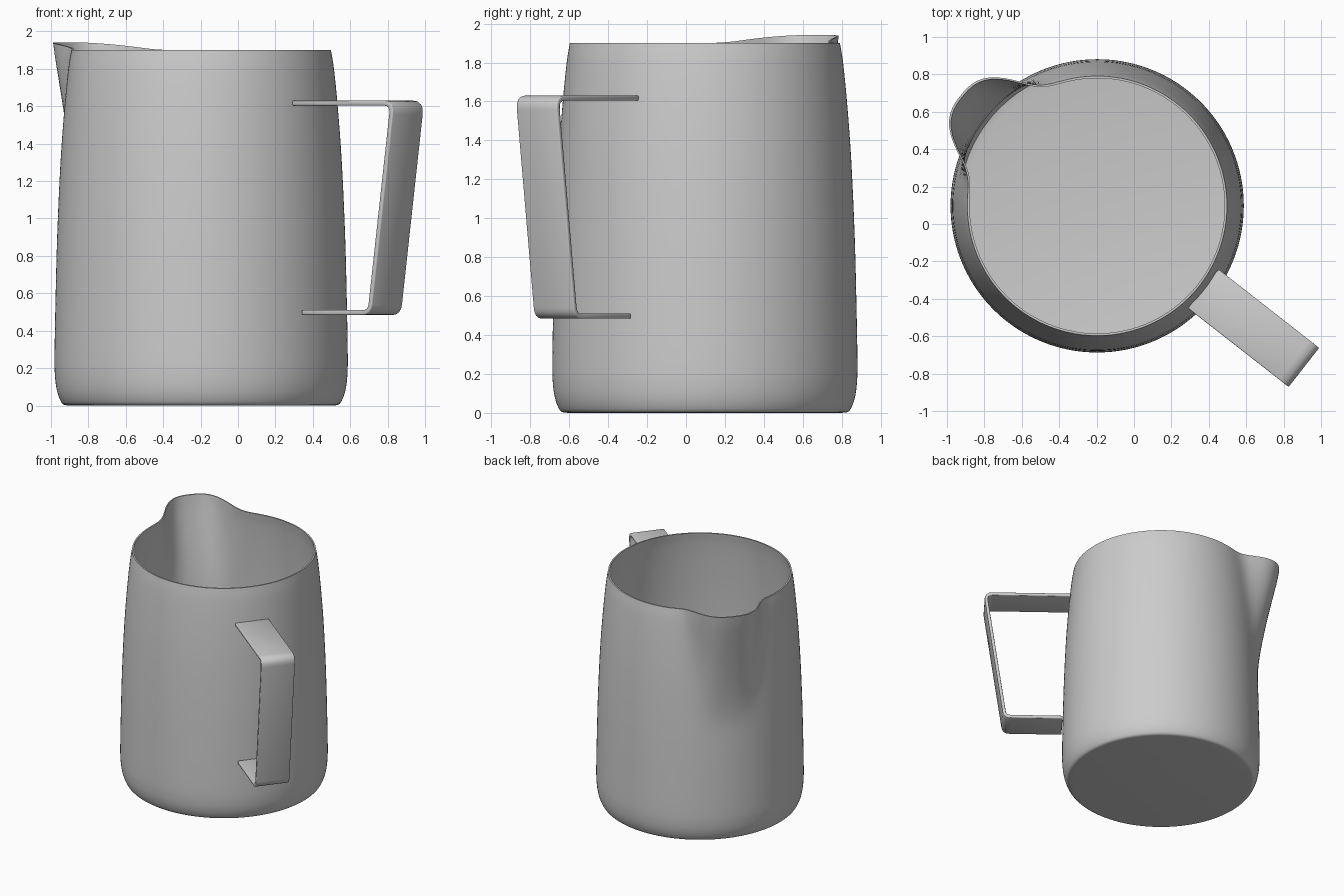
import bpy, bmesh, math
from mathutils import Vector

if "Cube" in bpy.data.objects:
    bpy.data.objects.remove(bpy.data.objects["Cube"])

CENTRE = Vector((-0.197, 0.097, 0))
SPOUT = math.radians(141)      # spout direction
HANDLE = math.radians(-38)     # handle direction
WALL = 0.012
SEG = 180

# outer wall silhouette: radius, height
PROFILE = [(0.70, 0.0), (0.735, 0.005), (0.754, 0.03), (0.771, 0.08), (0.781, 0.15),
           (0.784, 0.25), (0.780, 0.5), (0.770, 0.9), (0.752, 1.3), (0.730, 1.6),
           (0.710, 1.8), (0.694, 1.9)]


def finish(bm, name, angle=35):
    bmesh.ops.recalc_face_normals(bm, faces=bm.faces)
    me = bpy.data.meshes.new(name)
    bm.to_mesh(me)
    bm.free()
    ob = bpy.data.objects.new(name, me)
    bpy.context.collection.objects.link(ob)
    bpy.context.view_layer.objects.active = ob
    ob.select_set(True)
    bpy.ops.object.shade_smooth_by_angle(angle=math.radians(angle))
    ob.select_set(False)
    return ob


def smooth_profile(pts, steps=4):
    """Catmull-Rom resampling of the profile."""
    v = [Vector(p) for p in pts]
    v = [v[0] * 2 - v[1]] + v + [v[-1] * 2 - v[-2]]
    out = []
    for a, b, c, d in zip(v, v[1:], v[2:], v[3:]):
        for i in range(steps):
            t = i / steps
            out.append(0.5 * (2 * b + (c - a) * t + (2 * a - 5 * b + 4 * c - d) * t * t
                              + (3 * b - a - 3 * c + d) * t ** 3))
    return out + [v[-2]]


def wall_point(r, z, ang):
    """Round wall, pulled out into the pouring spout near the top."""
    f = max(0.0, (z - 0.95) / 0.95)
    d = abs(math.degrees((ang - SPOUT + math.pi) % (2 * math.pi) - math.pi))
    g = math.exp(-(d / (15 + 4 * f)) ** 3)
    r += 0.245 * f ** 1.5 * g
    z += 0.042 * f ** 3 * math.exp(-(d / 23) ** 3)
    return CENTRE + Vector((r * math.cos(ang), r * math.sin(ang), z))


# jug body: outer wall, rim, inner wall and floors
outer = smooth_profile(PROFILE)
inner = [(p.x - WALL, max(p.y, 0.014)) for p in reversed(outer) if p.y > 0.02]
rows = [tuple(p) for p in outer] + inner + [(0.70, 0.014)]
bm = bmesh.new()
rings = [[bm.verts.new(wall_point(r, z, 2 * math.pi * i / SEG)) for i in range(SEG)]
         for r, z in rows]
for a, b in zip(rings, rings[1:]):
    for i in range(SEG):
        j = (i + 1) % SEG
        bm.faces.new((a[i], a[j], b[j], b[i]))
bm.faces.new(rings[0])
bm.faces.new(rings[-1])
finish(bm, "jug_body", 50)

# handle: bent flat strap, centre line as (distance from jug axis, height)
CORNERS = [(0.72, 1.617, 0), (1.398, 1.617, 0.06), (1.243, 0.497, 0.045), (0.785, 0.497, 0)]


def rounded(corners, n=4):
    out = []
    for i, (u, z, rad) in enumerate(corners):
        p = Vector((u, z))
        if not rad:
            out.append(p)
            continue
        a = p + (Vector(corners[i - 1][:2]) - p).normalized() * rad
        b = p + (Vector(corners[i + 1][:2]) - p).normalized() * rad
        for k in range(n + 1):
            t = k / n
            out.append(a * (1 - t) ** 2 + p * 2 * t * (1 - t) + b * t * t)
    return out


radial = Vector((math.cos(HANDLE), math.sin(HANDLE), 0))
side = Vector((-radial.y, radial.x, 0))
bm = bmesh.new()
pairs = [[bm.verts.new(CENTRE + radial * p.x + side * s + Vector((0, 0, p.y)))
          for s in (-0.1325, 0.1325)] for p in rounded(CORNERS)]
for a, b in zip(pairs, pairs[1:]):
    bm.faces.new((a[0], a[1], b[1], b[0]))
handle = finish(bm, "handle")
solid = handle.modifiers.new("thickness", 'SOLIDIFY')
solid.thickness, solid.offset, solid.use_even_offset = 0.026, 0, True
bevel = handle.modifiers.new("soft_edges", 'BEVEL')
bevel.width, bevel.segments, bevel.limit_method = 0.006, 2, 'ANGLE'
bevel.angle_limit = math.radians(50)
